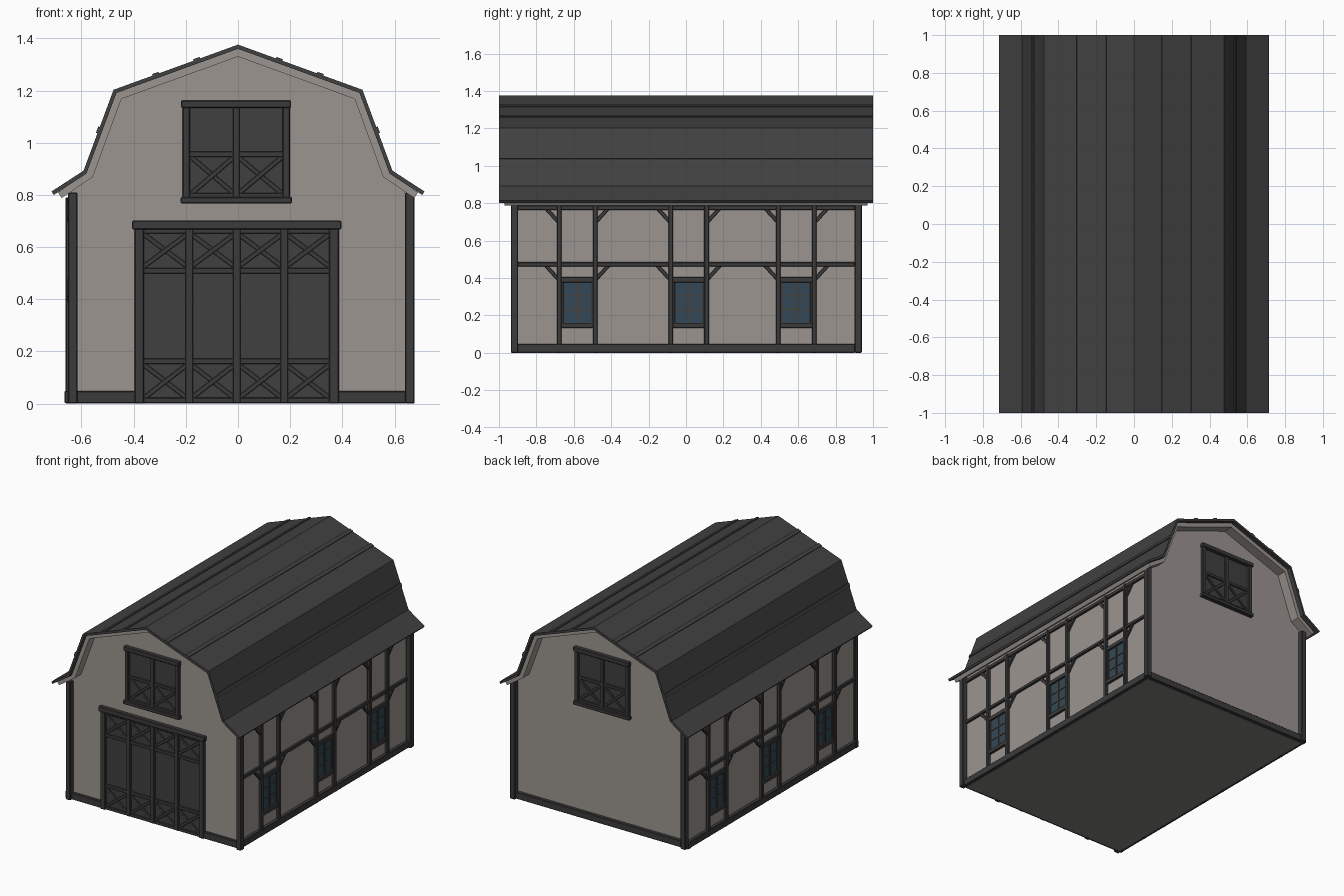
import bpy, bmesh, math
from mathutils import Matrix, Vector

cube = bpy.data.objects.get("Cube")
if cube:
    bpy.data.objects.remove(cube, do_unlink=True)


def material(name, rgb):
    m = bpy.data.materials.new(name)
    m.use_nodes = True
    m.diffuse_color = (*rgb, 1)
    m.node_tree.nodes["Principled BSDF"].inputs["Base Color"].default_value = (*rgb, 1)
    return m


PLASTER = material("plaster", (0.33, 0.3, 0.277))
FLOOR = material("floor grey", (0.21, 0.205, 0.2))
TIMBER = material("dark timber", (0.044, 0.044, 0.044))
PANEL = material("door panel", (0.05, 0.05, 0.05))
ROOF = material("roof sheet", (0.052, 0.052, 0.052))
GLASS = material("window glass", (0.033, 0.064, 0.093))
MUNTIN = material("window bars", (0.06, 0.054, 0.048))


def finish(name, bm, mats, bevel=0):
    bmesh.ops.recalc_face_normals(bm, faces=bm.faces)
    mesh = bpy.data.meshes.new(name)
    bm.to_mesh(mesh)
    bm.free()
    for m in mats:
        mesh.materials.append(m)
    ob = bpy.data.objects.new(name, mesh)
    bpy.context.collection.objects.link(ob)
    if bevel:
        mod = ob.modifiers.new("edge bevel", 'BEVEL')
        mod.width, mod.segments = bevel, 1
    return ob


def extrude_profile(name, points, half, mats):
    """Closed x-z outline extruded along y."""
    bm = bmesh.new()
    face = bm.faces.new([bm.verts.new((x, -half, z)) for x, z in points])
    new = bmesh.ops.extrude_face_region(bm, geom=[face])["geom"]
    bmesh.ops.translate(bm, verts=[v for v in new if isinstance(v, bmesh.types.BMVert)],
                        vec=(0, 2 * half, 0))
    return finish(name, bm, mats)


def frame(origin, along, out):
    """Wall frame: local x along the wall, y outward, z up."""
    m = Matrix((along, out, (0, 0, 1))).transposed().to_4x4()
    m.translation = Vector(origin)
    return m


def beams(name, wall, items, mat, bevel=0.003):
    """Each item: start (u, z), end (u, z), width, inner depth, outer depth."""
    bm = bmesh.new()
    for (u0, z0), (u1, z1), width, d0, d1 in items:
        place = (Matrix.Translation(((u0 + u1) / 2, (d0 + d1) / 2, (z0 + z1) / 2))
                 @ Matrix.Rotation(-math.atan2(z1 - z0, u1 - u0), 4, 'Y')
                 @ Matrix.Diagonal((math.hypot(u1 - u0, z1 - z0), d1 - d0, width, 1)))
        bmesh.ops.create_cube(bm, size=1, matrix=wall @ place)
    return finish(name, bm, [mat], bevel)


def upright(u, z0, z1, w, d0, d1):
    return ((u, z0), (u, z1), w, d0, d1)


def level(z, u0, u1, w, d0, d1):
    return ((u0, z), (u1, z), w, d0, d1)


def cross(u0, u1, z0, z1, d):
    return [((u0, z0), (u1, z1), 0.018, 0, d), ((u0, z1), (u1, z0), 0.018, 0, d - 0.002)]


END = 0.902
FRONT = frame((0, -END, 0), (1, 0, 0), (0, -1, 0))
BACK = frame((0, END, 0), (1, 0, 0), (0, 1, 0))
RIGHT = frame((-0.64, 0, 0), (0, 1, 0), (-1, 0, 0))
LEFT = frame((0.64, 0, 0), (0, 1, 0), (1, 0, 0))

# Barn body with grey underside
half_body = [(0.64, 0), (0.64, 0.825), (0.568, 0.875), (0.456, 1.18), (0, 1.345)]
body = extrude_profile("barn_walls", half_body + [(-x, z) for x, z in half_body[-2::-1]],
                       END, [PLASTER, FLOOR])
for poly in body.data.polygons:
    poly.material_index = int(poly.normal.z < -0.9)

# Gambrel roof sheet and the lining beneath it
outer = [(0, 1.376), (0.477, 1.203), (0.592, 0.893), (0.715, 0.813)]
middle = [(0, 1.36), (0.466, 1.191), (0.581, 0.882), (0.706, 0.8)]
inner = [(0, 1.33), (0.447, 1.168), (0.557, 0.868), (0.676, 0.788)]


def gambrel(name, top, low, half, mat):
    both = lambda pts: [(-x, z) for x, z in pts[:0:-1]] + pts
    return extrude_profile(name, both(top) + both(low)[::-1], half, [mat])


gambrel("roof", outer, middle, 1.0, ROOF)
lining_top = middle[:3] + [(0.69, 0.81)]
gambrel("roof_lining", lining_top, inner, 0.97, PLASTER)

# Seam battens along the roof
bm = bmesh.new()
for side in (-1, 1):
    for seg, t in ((0, 0.33), (0, 0.66), (1, 0.5)):
        a, b = Vector(outer[seg]), Vector(outer[seg + 1])
        p, run = a.lerp(b, t), b - a
        place = (Matrix.Translation((side * p.x, 0, p.y))
                 @ Matrix.Rotation(-side * math.atan2(run.y, run.x), 4, 'Y')
                 @ Matrix.Diagonal((0.026, 2, 0.012, 1)))
        bmesh.ops.create_cube(bm, size=1, matrix=place)
finish("roof_battens", bm, [ROOF])

# Corner posts
bm = bmesh.new()
for x in (-0.634, 0.658):
    for y in (-0.917, 0.921):
        bmesh.ops.create_cube(bm, size=1, matrix=Matrix.Translation((x, y, 0.405))
                              @ Matrix.Diagonal((0.037, 0.038, 0.81, 1)))
finish("corner_posts", bm, [TIMBER], 0.004)

# Sills on the gable ends
beams("front_sill", FRONT, [level(0.025, -0.665, -0.385, 0.046, -0.01, 0.018),
                            level(0.025, 0.37, 0.65, 0.046, -0.01, 0.018)], TIMBER)
beams("back_sill", BACK, [level(0.025, -0.665, 0.65, 0.046, -0.01, 0.022)], TIMBER)

# Timber framing and windows on the long sides
for name, wall in (("left", LEFT), ("right", RIGHT)):
    rails = [level(0.025, -0.92, 0.92, 0.046, -0.01, 0.022),
             level(0.473, -0.9, 0.9, 0.022, 0, 0.018),
             level(0.776, -0.9, 0.9, 0.026, 0, 0.016)]
    beams(name + "_rails", wall, rails, TIMBER)
    studs, braces, casings, panes, bars = [], [], [], [], []
    for c in (-0.582, 0.014, 0.59):
        for s in (-1, 1):
            u = c + s * 0.096
            studs.append(upright(u, 0, 0.79, 0.025, 0, 0.021))
            braces += [((u, z), (u + s * 0.075, z + 0.082), 0.019, 0, 0.014)
                       for z in (0.388, 0.695)]
            casings.append(upright(c + s * 0.08, 0.15, 0.385, 0.014, 0, 0.01))
        casings += [level(0.39, c - 0.09, c + 0.09, 0.028, 0, 0.016),
                    level(0.146, c - 0.09, c + 0.09, 0.028, 0, 0.018)]
        panes.append(level(0.268, c - 0.08, c + 0.08, 0.22, 0, 0.004))
        bars.append(upright(c, 0.157, 0.378, 0.013, 0, 0.009))
        bars += [level(z, c - 0.075, c + 0.075, 0.01, 0, 0.008) for z in (0.232, 0.305)]
    beams(name + "_studs", wall, studs, TIMBER)
    beams(name + "_braces", wall, braces, TIMBER, 0.002)
    beams(name + "_window_casings", wall, casings, TIMBER, 0.002)
    beams(name + "_window_glass", wall, panes, GLASS, 0)
    beams(name + "_window_bars", wall, bars, MUNTIN, 0)

# Main doors on the front
mid = -0.005
edges = [mid + k * 0.182 for k in (-2, -1, 0, 1, 2)]
beams("door_panels", FRONT, [level(0.335, -0.37, 0.36, 0.66, 0, 0.006)], PANEL, 0)
beams("door_frame", FRONT, [level(0.685, -0.406, 0.396, 0.034, 0, 0.031),
                            upright(-0.378, 0, 0.68, 0.037, 0, 0.025),
                            upright(0.368, 0, 0.68, 0.037, 0, 0.025)], TIMBER, 0.004)
door = [upright(u, 0.003, 0.67, 0.028, 0, 0.021) for u in edges[1:4]]
door += [level(z, -0.37, 0.36, 0.021, 0, 0.016) for z in (0.012, 0.163, 0.51, 0.662)]
for a, b in zip(edges, edges[1:]):
    door += cross(a, b, 0.52, 0.655, 0.014) + cross(a, b, 0.015, 0.155, 0.014)
beams("door_bracing", FRONT, door, TIMBER, 0.002)

# Loft hatches on both gables
for name, wall in (("front", FRONT), ("back", BACK)):
    beams(name + "_hatch_panels", wall, [level(0.965, -0.195, 0.185, 0.36, 0, 0.006)], PANEL, 0)
    beams(name + "_hatch_frame", wall,
          [level(1.148, -0.218, 0.204, 0.03, 0, 0.031),
           level(0.78, -0.22, 0.207, 0.025, 0, 0.031)]
          + [upright(u, 0.78, 1.14, 0.028, 0, 0.024) for u in (-0.198, 0.185)], TIMBER, 0.004)
    beams(name + "_hatch_bracing", wall,
          [upright(-0.007, 0.79, 1.14, 0.025, 0, 0.02)]
          + [level(z, -0.19, 0.18, 0.02, 0, 0.016) for z in (0.797, 0.956)]
          + cross(-0.185, -0.01, 0.8, 0.95, 0.014)
          + cross(-0.005, 0.175, 0.8, 0.95, 0.014), TIMBER, 0.002)
